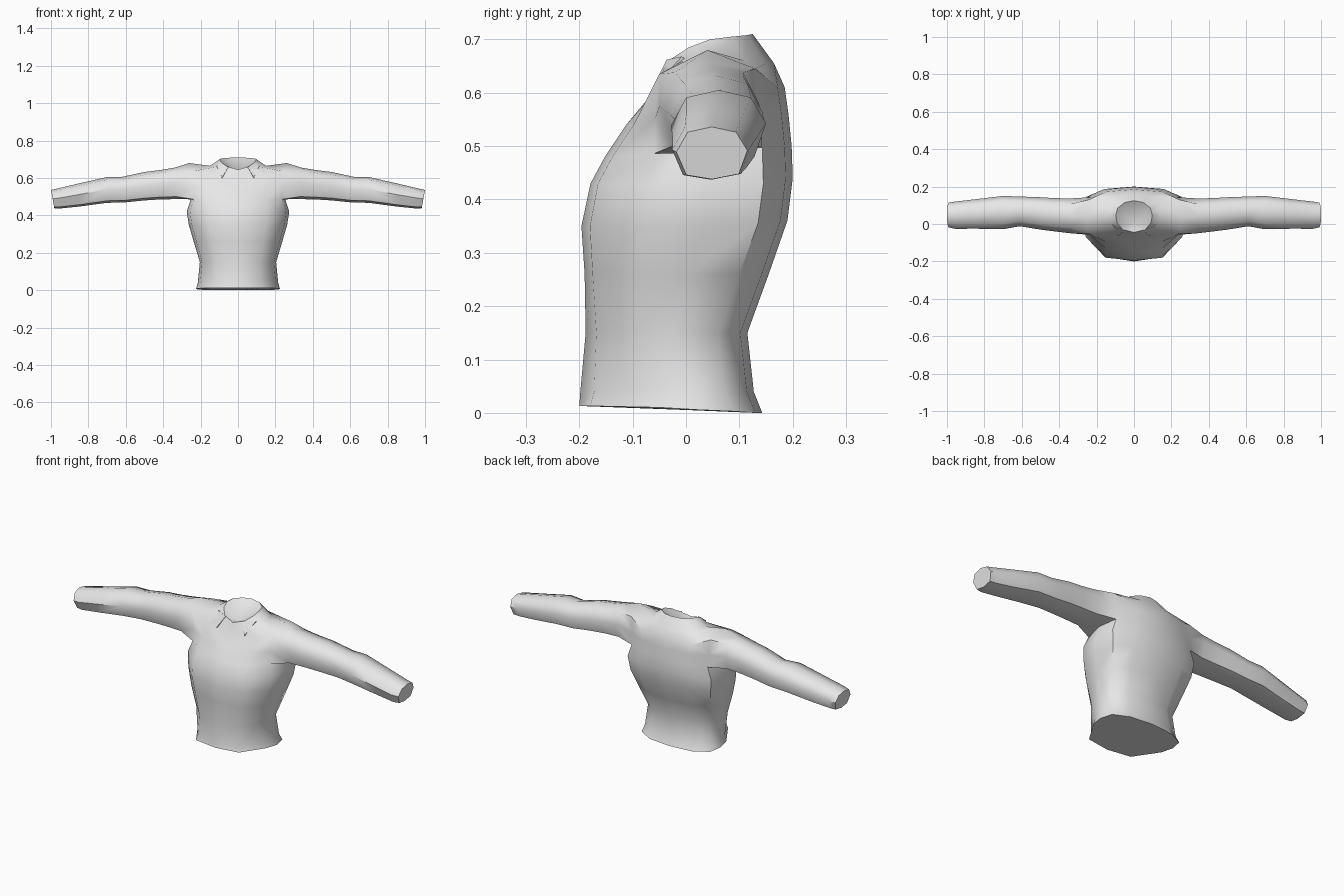
import bpy, bmesh, math

if "Cube" in bpy.data.objects:
    bpy.data.objects.remove(bpy.data.objects["Cube"], do_unlink=True)

grey = bpy.data.materials.new("cloth_grey")
grey.use_nodes = True
COLOUR = (0.8, 0.8, 0.8, 1)
grey.diffuse_color = COLOUR
grey.node_tree.nodes["Principled BSDF"].inputs["Base Color"].default_value = COLOUR


def finish(bm, name, angle):
    """Turn a bmesh into a smooth-shaded object."""
    me = bpy.data.meshes.new(name)
    bm.to_mesh(me)
    bm.free()
    me.materials.append(grey)
    me.shade_smooth()
    me.set_sharp_from_angle(angle=math.radians(angle))
    ob = bpy.data.objects.new(name, me)
    bpy.context.collection.objects.link(ob)
    return ob


# Torso rows: z front, z side, z back, half width, y front, y corner, y side, y back
TORSO = [
    (.013, .006, .0, .225, -.20, -.18, -.05, .143),
    (.04, .04, .04, .215, -.198, -.172, -.05, .127),
    (.15, .15, .15, .204, -.188, -.168, -.09, .115),
    (.26, .26, .26, .237, -.19, -.175, -.09, .155),
    (.35, .35, .36, .263, -.196, -.18, -.08, .19),
    (.43, .42, .44, .274, -.179, -.165, -.07, .20),
    (.48, .495, .50, .25, -.152, -.138, -.06, .198),
    (.54, .57, .56, .25, -.112, -.098, -.058, .192),
    (.605, .68, .61, .26, -.058, -.055, -.05, .185),
]
# Neck base and collar rim, front centre to back centre
NECK = [(0, -.048, .635), (.07, -.042, .645), (.12, -.005, .66), (.15, .05, .665),
        (.13, .11, .66), (.08, .15, .655), (0, .165, .655)]
RIM = [(0, -.045, .645), (.06, -.03, .662), (.09, .005, .685), (.098, .045, .70),
       (.088, .085, .705), (.05, .115, .708), (0, .125, .71)]
# Sleeve stations: x top, x bottom, z bottom, z top, y front, y back
SLEEVE = [
    (.34, .33, .487, .655, -.05, .137),
    (.42, .42, .485, .642, -.04, .138),
    (.50, .50, .480, .632, -.03, .143),
    (.62, .60, .470, .606, -.012, .147),
    (.70, .70, .467, .605, -.028, .15),
    (.85, .85, .447, .571, -.025, .132),
    (.96, .95, .437, .545, -.026, .12),
    (1.0, .982, .438, .536, -.018, .115),
]


def torso_row(zf, zs, zb, w, yf, yc, ys, yb):
    y4 = yb - .055
    return [(0, yf, zf), (w * .58, yc, zf), (w * .94, ys, zf + (zs - zf) * .4),
            (w, (ys + y4) / 2, zs), (w * .93, y4, (zs + zb) / 2),
            (w * .58, yb - .013, zb), (0, yb, zb)]


def sleeve_ring(xt, xb, zb, zt, yf, yb):
    ym, h, d = (yf + yb) / 2, zt - zb, yb - yf
    ring = [(yf + .14 * d, zb + .08 * h), (ym, zb), (yb - .12 * d, zb + .1 * h),
            (yb, zb + .55 * h), (yb - .16 * d, zt - .1 * h), (ym, zt),
            (yf + .16 * d, zt - .1 * h), (yf, zb + .52 * h)]
    return [(xb + (xt - xb) * (z - zb) / h, y, z) for y, z in ring]


def half_garment(bm, s):
    """One side of the garment: half torso, neck and a whole sleeve."""
    def add(pts):
        return [bm.verts.new((s * x, y, z)) for x, y, z in pts]

    rows = [add(torso_row(*r)) for r in TORSO] + [add(NECK), add(RIM)]
    a, b, c = 6, 7, 8          # rows around the armhole
    for i in range(len(rows) - 1):
        for j in range(6):
            if i in (a, b) and j in (2, 3):
                continue
            bm.faces.new((rows[i][j], rows[i][j + 1], rows[i + 1][j + 1], rows[i + 1][j]))
    # Sunken neck opening
    pit = add([(0, .01, .635)])[0]
    for p, q in zip(rows[-1], rows[-1][1:]):
        bm.faces.new((p, q, pit))
    # Hem underside
    bm.faces.new(rows[0])
    # Sleeve grown from the armhole loop
    loop = [rows[a][2], rows[a][3], rows[a][4], rows[b][4],
            rows[c][4], rows[c][3], rows[c][2], rows[b][2]]
    for st in SLEEVE:
        ring = add(sleeve_ring(*st))
        for k in range(8):
            n = (k + 1) % 8
            bm.faces.new((loop[k], loop[n], ring[n], ring[k]))
        loop = ring
    bm.faces.new(loop)


# Garment body with both sleeves
bm = bmesh.new()
for side in (1, -1):
    half_garment(bm, side)
bmesh.ops.remove_doubles(bm, verts=bm.verts, dist=.0005)
bmesh.ops.recalc_face_normals(bm, faces=bm.faces)
finish(bm, "jacket_body", 50)

# Pointed collar flaps
for side, name in ((1, "left_collar_point"), (-1, "right_collar_point")):
    bm = bmesh.new()
    top = [(.05, -.036, .662), (.115, -.008, .668), (.085, -.066, .602)]
    low = [(x, y + .012, z - .008) for x, y, z in top]
    u, v = ([bm.verts.new((side * x, y, z)) for x, y, z in pts] for pts in (top, low))
    bm.faces.new(u)
    bm.faces.new(v)
    for k in range(3):
        n = (k + 1) % 3
        bm.faces.new((u[k], u[n], v[n], v[k]))
    bmesh.ops.recalc_face_normals(bm, faces=bm.faces)
    finish(bm, name, 30)
